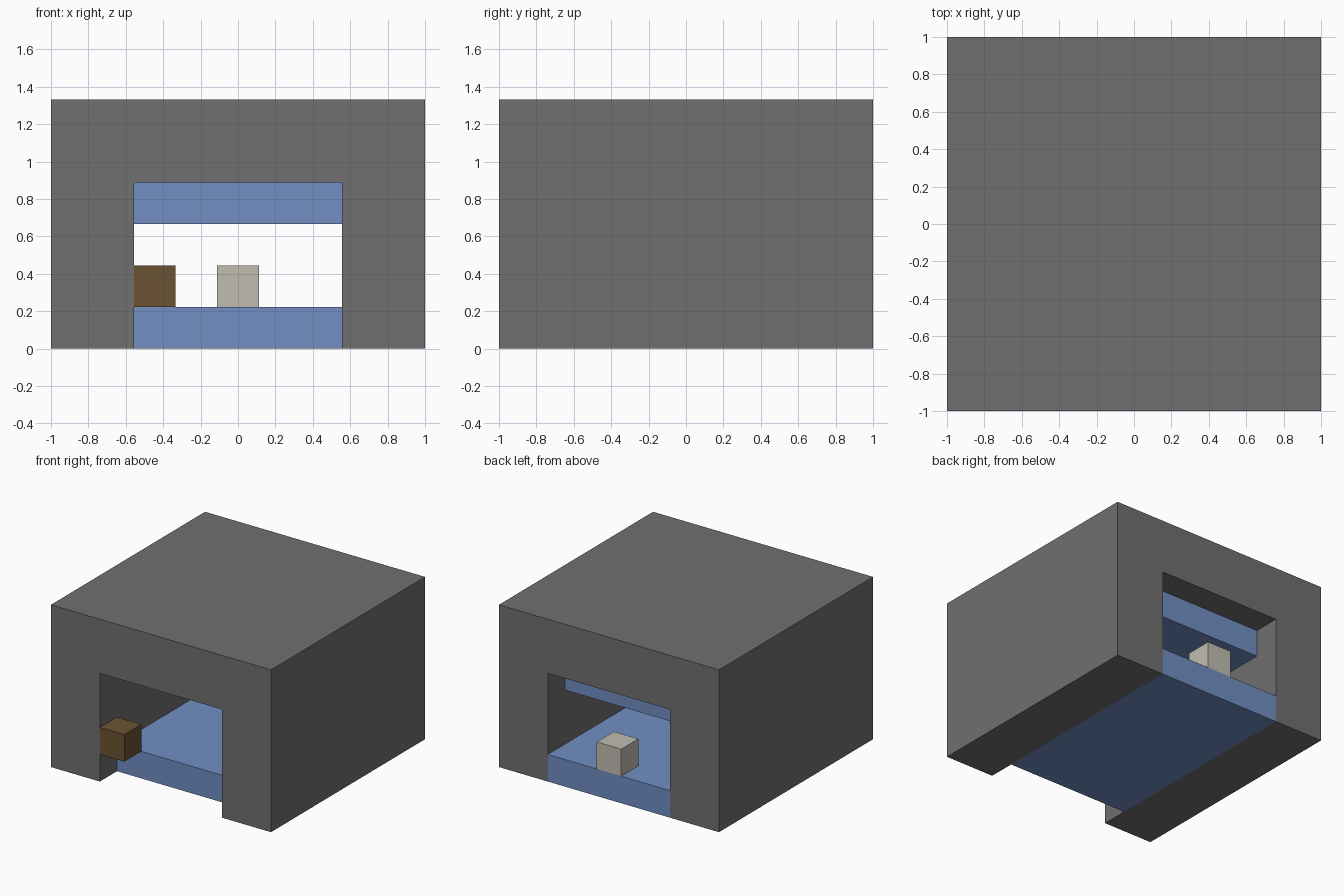
import bpy
import bmesh

if "Cube" in bpy.data.objects:
    bpy.data.objects.remove(bpy.data.objects["Cube"], do_unlink=True)

U = 2 / 9  # one block; the shelter is 9 x 9 x 6 blocks


def material(name, rgb):
    mat = bpy.data.materials.new(name)
    mat.use_nodes = True
    color = (*rgb, 1)
    mat.diffuse_color = color
    mat.node_tree.nodes["Principled BSDF"].inputs["Base Color"].default_value = color
    return mat


def extrude_profile(name, profile, y0, y1, mat):
    """Extrude an x-z outline, given in blocks, from y0 to y1."""
    bm = bmesh.new()
    face = bm.faces.new([bm.verts.new((x * U, y0 * U, z * U)) for x, z in profile])
    moved = bmesh.ops.extrude_face_region(bm, geom=[face])["geom"]
    verts = [v for v in moved if isinstance(v, bmesh.types.BMVert)]
    bmesh.ops.translate(bm, verts=verts, vec=(0, (y1 - y0) * U, 0))
    bmesh.ops.recalc_face_normals(bm, faces=bm.faces)
    mesh = bpy.data.meshes.new(name)
    bm.to_mesh(mesh)
    bm.free()
    mesh.materials.append(mat)
    obj = bpy.data.objects.new(name, mesh)
    bpy.context.collection.objects.link(obj)
    return obj


def box(name, x0, x1, y0, y1, z0, z1, mat):
    return extrude_profile(name, [(x0, z0), (x1, z0), (x1, z1), (x0, z1)], y0, y1, mat)


stone = material("stone grey", (0.16, 0.16, 0.16))
blue = material("soft blue", (0.165, 0.272, 0.545))
cream = material("pale cream", (0.53, 0.51, 0.435))
brown = material("wood brown", (0.147, 0.086, 0.034))

# Thick walls and roof around a straight passage
half = [(2.5, 4), (2.5, 0), (4.5, 0), (4.5, 6)]
shell = half + [(-x, z) for x, z in reversed(half)]
extrude_profile("stone_shell", shell, -4.5, 4.5, stone)

# Blue floor and ceiling slabs inside the passage
box("floor_slab", -2.5, 2.5, -3.5, 4.5, 0, 1, blue)
box("ceiling_slab", -2.5, 2.5, -2.5, 3.5, 3, 4, blue)

# Single blocks at the two entrances
box("brown_block", -2.5, -1.5, -4.5, -3.5, 1, 2, brown)
box("cream_block", -0.5, 0.5, 3.5, 4.5, 1, 2, cream)
